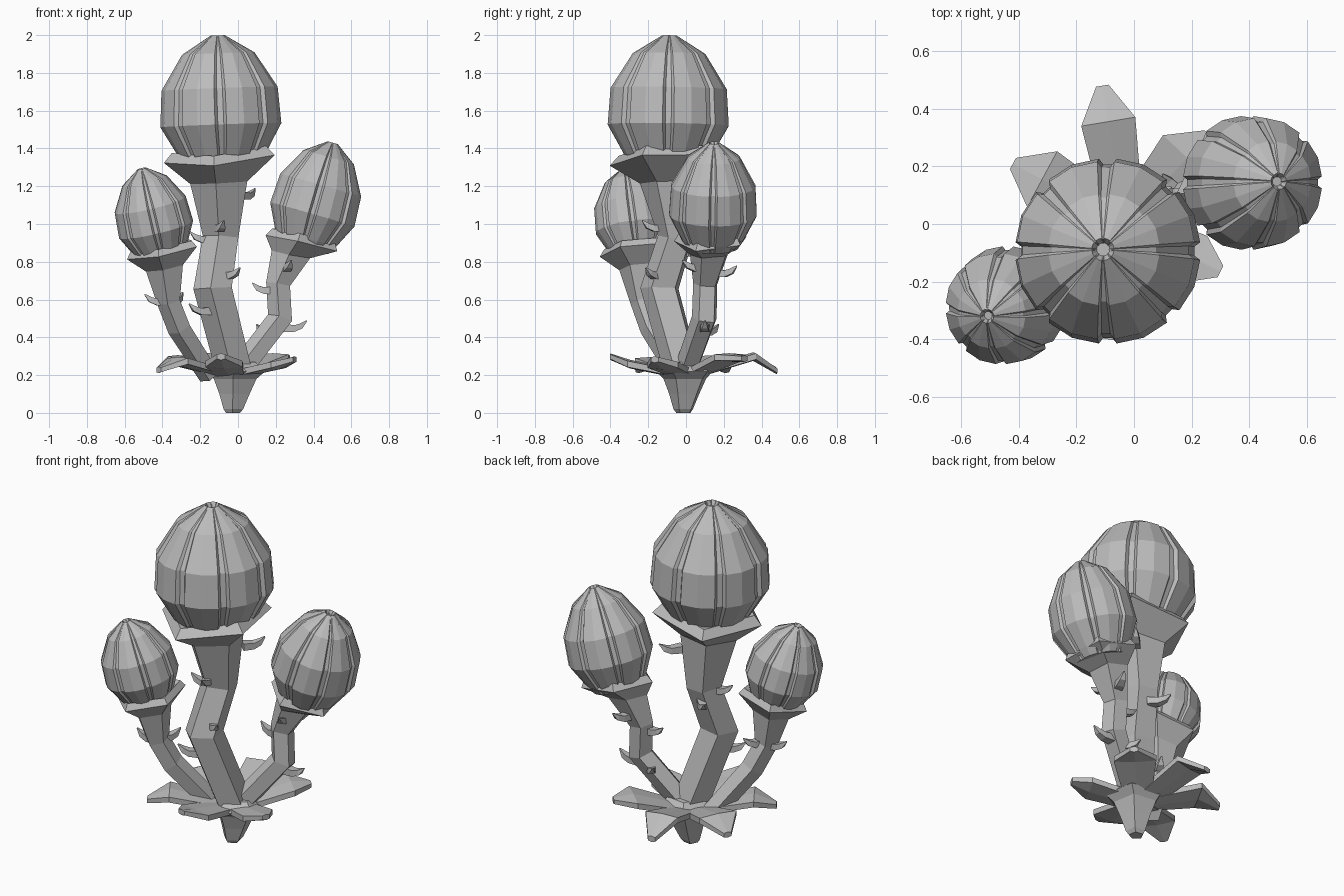
import bpy
import bmesh
from math import cos, sin, radians
from mathutils import Vector

UP = Vector((0, 0, 1))

cube = bpy.data.objects.get("Cube")
if cube:
    bpy.data.objects.remove(cube, do_unlink=True)

grey = bpy.data.materials.new("plain_grey")
grey.use_nodes = True
grey.diffuse_color = (0.5, 0.5, 0.5, 1)
grey.node_tree.nodes["Principled BSDF"].inputs["Base Color"].default_value = (0.5, 0.5, 0.5, 1)


def loft(name, rings):
    """Skin a list of equal-sized point rings and close both ends."""
    bm = bmesh.new()
    loops = [[bm.verts.new(p) for p in ring] for ring in rings]
    n = len(loops[0])
    for low, high in zip(loops, loops[1:]):
        for i in range(n):
            j = (i + 1) % n
            bm.faces.new((low[i], low[j], high[j], high[i]))
    bm.faces.new(loops[0][::-1])
    bm.faces.new(loops[-1])
    bmesh.ops.recalc_face_normals(bm, faces=bm.faces)
    mesh = bpy.data.meshes.new(name)
    bm.to_mesh(mesh)
    bm.free()
    mesh.materials.append(grey)
    obj = bpy.data.objects.new(name, mesh)
    bpy.context.collection.objects.link(obj)
    return obj


def ring(center, axis, radius, outline):
    """Outline of (degrees, radius factor) pairs placed across an axis."""
    turn = UP.rotation_difference(axis)
    return [center + turn @ Vector((cos(radians(a)), sin(radians(a)), 0)) * radius * f
            for a, f in outline]


PENTAGON = [(46 + 72 * k, 1) for k in range(5)]

# Eight lobes, each with a ridge, parted by narrow sunken grooves
LOBED = []
for k in range(8):
    a = 45 * k
    LOBED += [(a - 5.5, 1), (a - 3, 0.935), (a + 3, 0.935), (a + 5.5, 1), (a + 22.5, 1.01)]

BULB_PROFILE = [(0, 0.6), (0.08, 0.72), (0.31, 1), (0.59, 0.96), (0.86, 0.6), (1, 0.12), (0.96, 0.07)]


def bulb(name, start, tip, radius):
    start, tip = Vector(start), Vector(tip)
    axis = tip - start
    loft(name, [ring(start + axis * t, axis, radius * r, LOBED) for t, r in BULB_PROFILE])


def stem(name, path, collar_axis, wave=(0, 0, 0, 0, 0)):
    """Bent stalk; the last four rings form the flare, collar edge and lip."""
    pts = [Vector(p[:3]) for p in path]
    rings = []
    for i, p in enumerate(path):
        if i >= len(path) - 4:
            axis = Vector(collar_axis)
        else:
            before = (pts[i] - pts[max(i - 1, 0)]).normalized()
            after = (pts[i + 1] - pts[i]).normalized()
            axis = before + after
        rings.append(ring(pts[i], axis, p[3], PENTAGON))
    # The collar corners rise and fall
    for edge in rings[-3:-1]:
        for corner, lift in zip(edge, wave):
            corner.z += lift
    loft(name, rings)


# Middle stalk and head
stem("middle_stem", [(-0.01, -0.01, 0.2, 0.1), (-0.13, -0.135, 0.66, 0.108),
                     (-0.088, -0.05, 0.93, 0.1), (-0.095, -0.085, 1.22, 0.16),
                     (-0.085, -0.095, 1.335, 0.312), (-0.09, -0.095, 1.385, 0.265),
                     (-0.09, -0.095, 1.36, 0.18)], (-0.05, -0.03, 1),
     (0.015, -0.025, 0.005, -0.015, 0.02))
bulb("middle_bulb", (-0.083, -0.097, 1.31), (-0.108, -0.088, 1.998), 0.322)

# Left stalk and head
stem("left_stem", [(0.01, 0, 0.22, 0.065), (0.225, 0.1, 0.5, 0.07),
                   (0.215, 0.105, 0.68, 0.068), (0.285, 0.13, 0.84, 0.11),
                   (0.345, 0.14, 0.905, 0.205), (0.355, 0.14, 0.945, 0.18),
                   (0.355, 0.14, 0.92, 0.12)], (0.1, -0.03, 0.53),
     (0, 0, 0, 0.01, -0.01))
bulb("left_bulb", (0.345, 0.14, 0.88), (0.502, 0.148, 1.43), 0.233)

# Right stalk and head
stem("right_stem", [(-0.15, -0.03, 0.2, 0.06), (-0.31, -0.18, 0.45, 0.065),
                    (-0.365, -0.23, 0.59, 0.065), (-0.385, -0.25, 0.77, 0.105),
                    (-0.395, -0.26, 0.855, 0.2), (-0.4, -0.262, 0.89, 0.175),
                    (-0.4, -0.262, 0.865, 0.12)], (-0.1, -0.06, 0.5))
bulb("right_bulb", (-0.4, -0.258, 0.83), (-0.51, -0.32, 1.293), 0.202)

# Tapered root that spreads under the leaves
root = [(-0.025, -0.012, 0, 0.04), (-0.022, -0.012, 0.02, 0.055), (-0.015, -0.005, 0.1, 0.085),
        (-0.01, 0, 0.18, 0.12), (0, 0, 0.22, 0.16), (0, 0, 0.27, 0.1)]
loft("root", [ring(Vector(p[:3]), UP, p[3], PENTAGON) for p in root])


def leaf(name, x, y, z_shoulder, z_tip, width):
    """Thick kite-shaped leaf with a ridge, rising to its shoulders."""
    start = Vector((-0.03, 0, 0))
    span = Vector((x, y, 0)) - start
    side = UP.cross(span).normalized()
    rings = []
    for t, half, z, thick in ((0.12, 0.07, 0.225, 0.04), (0.74, width, z_shoulder, 0.04),
                              (1, 0.022, z_tip, 0.03)):
        c = start + span * t + UP * z
        wing = side * half
        keel = UP * thick
        rings.append([c - wing - keel * 0.8, c - keel, c + wing - keel * 0.8,
                      c + wing, c + keel * 0.15, c - wing])
    loft(name, rings)


leaves = [(-0.11, 0.48, 0.315, 0.235, 0.095), (-0.42, 0.21, 0.3, 0.24, 0.11),
          (0.26, 0.31, 0.31, 0.3, 0.115), (0.3, -0.165, 0.27, 0.295, 0.09),
          (-0.09, -0.4, 0.275, 0.31, 0.1), (-0.42, -0.25, 0.29, 0.24, 0.1)]
for i, values in enumerate(leaves):
    leaf(f"leaf_{i + 1}", *values)


def thorn(name, x, y, z, angle):
    """Small hook that grows outward and curls up."""
    out = Vector((cos(radians(angle)), sin(radians(angle)), 0))
    side = UP.cross(out)
    base = Vector((x, y, z))
    rings = []
    for d, h, w in ((-0.03, 0, 0.026), (0.03, -0.003, 0.022), (0.065, 0.01, 0.016), (0.095, 0.038, 0.003)):
        c = base + out * d + UP * h
        lift = (UP - out * (0.5 if h > 0 else 0)) * w * 0.8
        rings.append([c - side * w - lift, c + side * w - lift, c + side * w + lift, c - side * w + lift])
    loft(name, rings)


thorns = [
    # Middle stalk
    (-0.1, -0.14, 0.98, 285), (0.03, 0.05, 1.15, 50), (-0.16, -0.06, 0.92, 190),
    (-0.06, -0.15, 0.73, 318), (-0.17, -0.16, 0.54, 200), (-0.12, 0.02, 0.85, 130),
    # Left stalk
    (0.25, 0.07, 0.77, 290), (0.17, 0.1, 0.65, 175), (0.27, 0.1, 0.45, 0),
    (0.16, 0.1, 0.43, 130), (0.26, 0.18, 0.74, 70),
    # Right stalk
    (-0.4, -0.23, 0.59, 185), (-0.34, -0.2, 0.6, 60),
]
for i, values in enumerate(thorns):
    thorn(f"thorn_{i + 1}", *values)
